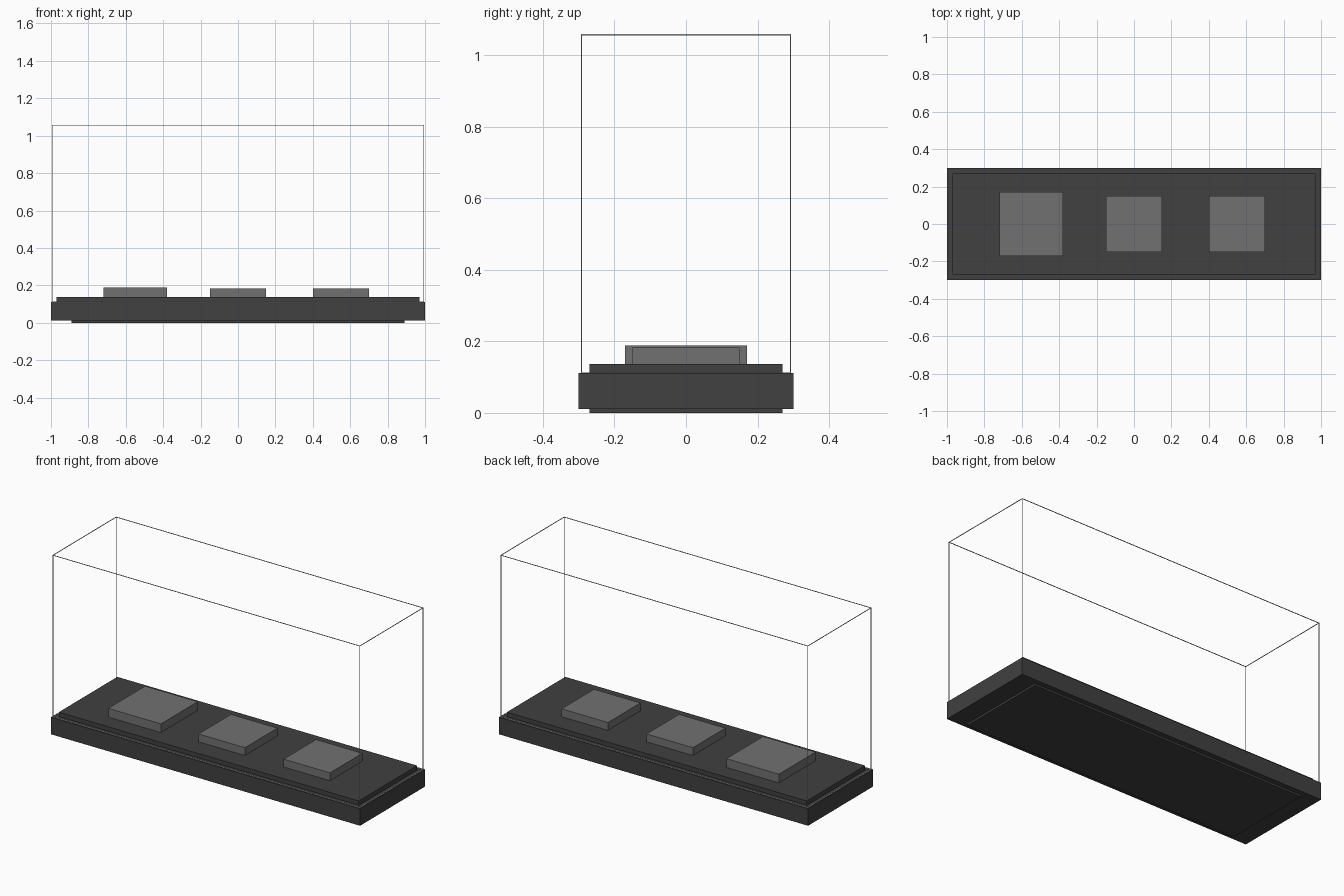
import bpy

if "Cube" in bpy.data.objects:
    bpy.data.objects.remove(bpy.data.objects["Cube"])


def material(name, value):
    m = bpy.data.materials.new(name)
    m.diffuse_color = (value, value, value, 1)
    m.use_nodes = True
    m.node_tree.nodes["Principled BSDF"].inputs["Base Color"].default_value = m.diffuse_color
    return m


charcoal = material("charcoal", 0.052)
mid_grey = material("mid_grey", 0.165)
pale_grey = material("pale_grey", 0.5)


def box(name, lo, hi, mat):
    """Axis-aligned box between two corners."""
    bpy.ops.mesh.primitive_cube_add(size=1, location=[(a + b) / 2 for a, b in zip(lo, hi)])
    ob = bpy.context.object
    ob.name = name
    ob.scale = [b - a for a, b in zip(lo, hi)]
    bpy.ops.object.transform_apply(location=False, rotation=False, scale=True)
    ob.data.materials.append(mat)
    return ob


# stepped plinth
box("plinth_foot", (-0.89, -0.27, 0), (0.89, 0.27, 0.012), charcoal)
box("plinth_body", (-1, -0.3, 0.011), (1, 0.3, 0.111), charcoal)
box("plinth_deck", (-0.97, -0.27, 0.11), (0.97, 0.27, 0.137), charcoal)

# display pedestals: centre x, half width, top height
for name, x, h, top in (("left", -0.55, 0.17, 0.188),
                        ("centre", 0, 0.15, 0.183),
                        ("right", 0.55, 0.15, 0.183)):
    box(name + "_pedestal", (x - h, -h, 0.136), (x + h, h, top), mid_grey)

# hairline edges of the clear cover
X, Y, Z0, Z1, R = 0.9925, 0.292, 0.111, 1.057, 0.0015
for z in (Z0, Z1):
    for s in (-1, 1):
        box("cover_long_edge", (-X - R, s * Y - R, z - R), (X + R, s * Y + R, z + R), pale_grey)
        box("cover_short_edge", (s * X - R, -Y + R, z - R), (s * X + R, Y - R, z + R), pale_grey)
for sx in (-1, 1):
    for sy in (-1, 1):
        box("cover_upright", (sx * X - R, sy * Y - R, Z0 + R),
            (sx * X + R, sy * Y + R, Z1 - R), pale_grey)
